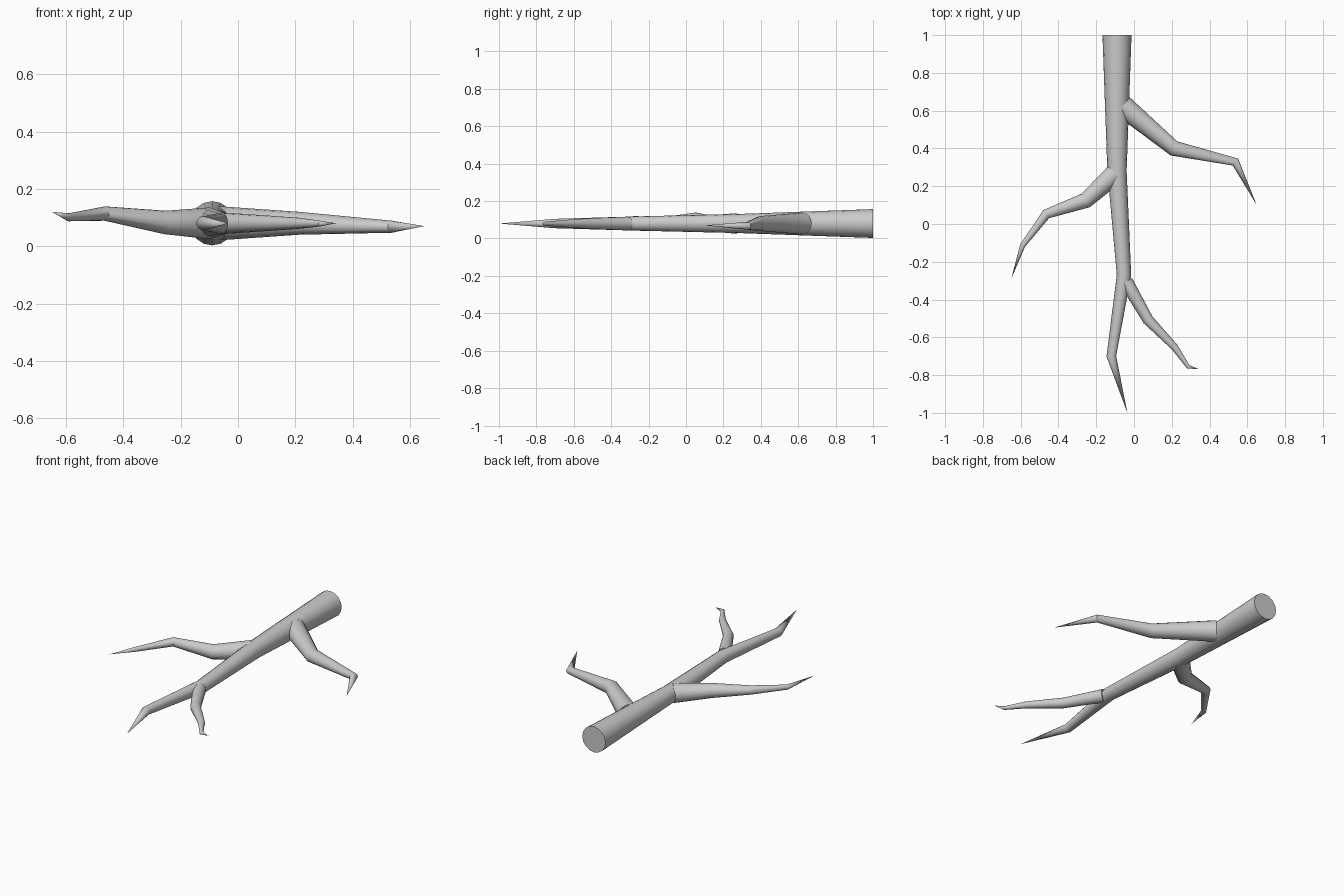
import bpy, bmesh, math
from mathutils import Vector

if "Cube" in bpy.data.objects:
    bpy.data.objects.remove(bpy.data.objects["Cube"])

SIDES = 16


def limb(name, path):
    """Tapered tube through (x, y, z, radius) points, with mitred joints and a pointed tip."""
    pts = [Vector(p[:3]) for p in path]
    bm = bmesh.new()
    rings = []
    for i, p in enumerate(pts[:-1]):
        ahead = (pts[i + 1] - p).normalized()
        behind = (p - pts[i - 1]).normalized() if i else ahead
        axis = (ahead + behind).normalized()
        side = axis.cross(Vector((0, 0, 1))).normalized()
        up = side.cross(axis)
        stretch = 1 / max(axis.dot(ahead), 0.7)
        ring = []
        for k in range(SIDES):
            a = 2 * math.pi * k / SIDES
            ring.append(bm.verts.new(p + path[i][3] * (side * math.cos(a) * stretch + up * math.sin(a))))
        rings.append(ring)
    tip = bm.verts.new(pts[-1])
    for r0, r1 in zip(rings, rings[1:]):
        for k in range(SIDES):
            j = (k + 1) % SIDES
            bm.faces.new((r0[k], r0[j], r1[j], r1[k]))
    for k in range(SIDES):
        bm.faces.new((rings[-1][k], rings[-1][(k + 1) % SIDES], tip))
    bm.faces.new(rings[0][::-1])
    bmesh.ops.recalc_face_normals(bm, faces=bm.faces[:])
    mesh = bpy.data.meshes.new(name)
    bm.to_mesh(mesh)
    bm.free()
    ob = bpy.data.objects.new(name, mesh)
    bpy.context.collection.objects.link(ob)
    bpy.ops.object.select_all(action='DESELECT')
    ob.select_set(True)
    bpy.context.view_layer.objects.active = ob
    bpy.ops.object.shade_smooth_by_angle(angle=math.radians(30))
    return ob


# Main stem, cut flat at the back
limb("main_stem", [(-0.09, 1.0, 0.08, 0.077), (-0.09, 0.28, 0.08, 0.051),
                   (-0.053, -0.27, 0.08, 0.038), (-0.12, -0.70, 0.08, 0.025),
                   (-0.035, -1.0, 0.08, 0)])
# Long twig on the right
limb("right_branch", [(-0.06, 0.625, 0.08, 0.059), (0.212, 0.40, 0.08, 0.040),
                      (0.537, 0.328, 0.068, 0.021), (0.65, 0.10, 0.07, 0)])
# Drooping twig on the left
limb("left_branch", [(-0.10, 0.265, 0.08, 0.055), (-0.255, 0.125, 0.083, 0.041),
                     (-0.465, 0.052, 0.114, 0.025), (-0.59, -0.115, 0.101, 0.014),
                     (-0.65, -0.29, 0.12, 0)])
# Small forked twig near the tip
limb("fork_branch", [(-0.042, -0.305, 0.08, 0.037), (0.075, -0.508, 0.08, 0.029),
                     (0.215, -0.652, 0.08, 0.019), (0.287, -0.756, 0.079, 0.010),
                     (0.342, -0.768, 0.08, 0)])
